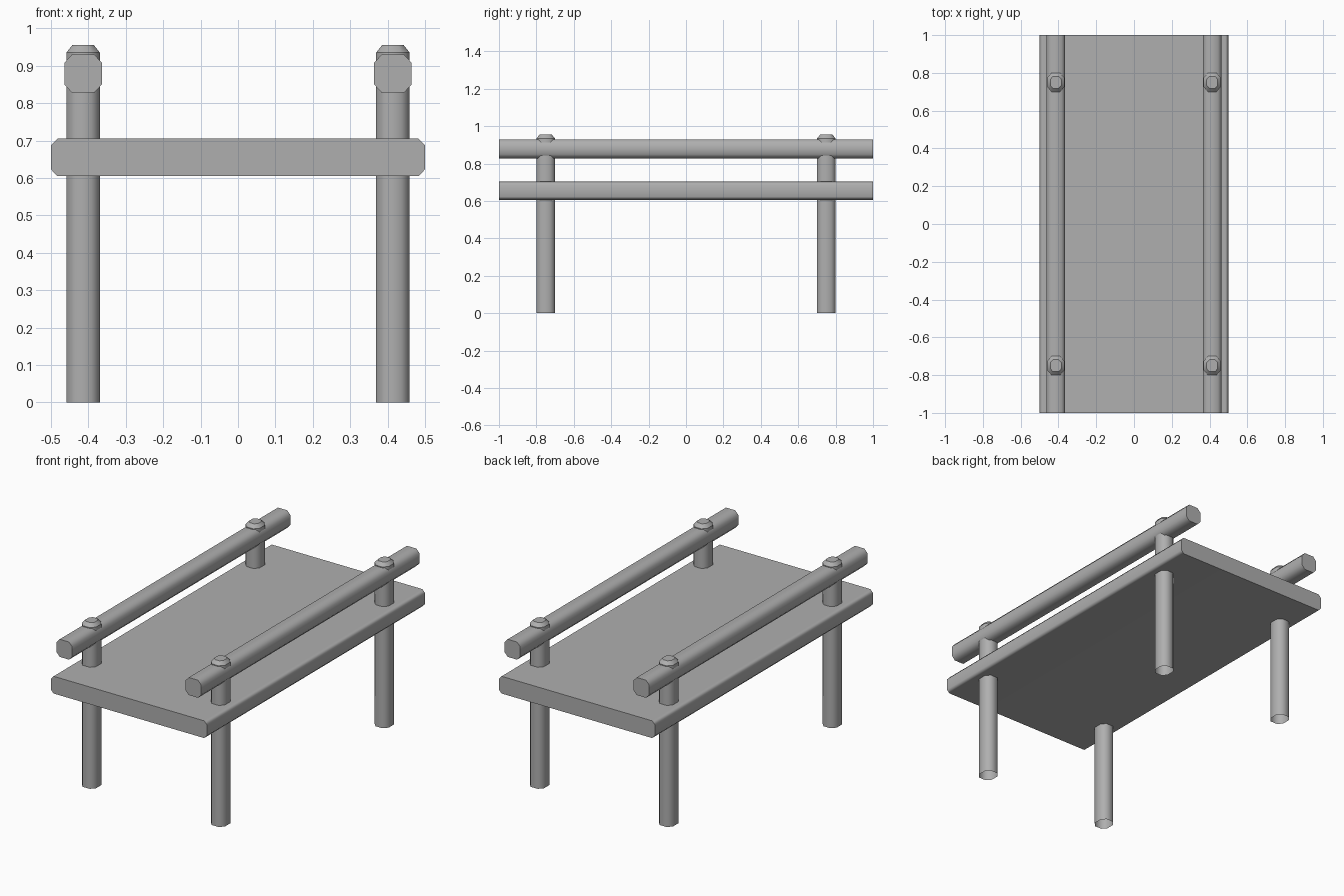
import bpy, bmesh

if "Cube" in bpy.data.objects:
    bpy.data.objects.remove(bpy.data.objects["Cube"])

grey = bpy.data.materials.new("dark_grey")
grey.diffuse_color = (0.43, 0.43, 0.43, 1)
grey.use_nodes = True
grey.node_tree.nodes["Principled BSDF"].inputs["Base Color"].default_value = grey.diffuse_color


def loft(name, rings, cap_start=True):
    """Skin a list of matching point rings: smooth around, sharp at each ring."""
    bm = bmesh.new()
    loops = [[bm.verts.new(p) for p in ring] for ring in rings]
    n = len(loops[0])
    for a, b in zip(loops, loops[1:]):
        for i in range(n):
            j = (i + 1) % n
            bm.faces.new((a[i], a[j], b[j], b[i])).smooth = True
    if cap_start:
        bm.faces.new(loops[0][::-1])
    bm.faces.new(loops[-1])
    for ring in loops:
        for i in range(n):
            bm.edges.get((ring[i - 1], ring[i])).smooth = False
    bmesh.ops.recalc_face_normals(bm, faces=bm.faces)
    mesh = bpy.data.meshes.new(name)
    bm.to_mesh(mesh)
    bm.free()
    mesh.materials.append(grey)
    obj = bpy.data.objects.new(name, mesh)
    bpy.context.collection.objects.link(obj)
    return obj


def octagon(hw, hh, cx, cy):
    """Rectangle of half sizes hw, hh with its corners cut by cx, cy."""
    return [(hw, -hh + cy), (hw, hh - cy), (hw - cx, hh), (-hw + cx, hh),
            (-hw, hh - cy), (-hw, -hh + cy), (-hw + cx, -hh), (hw - cx, -hh)]


def beam(name, profile, x, z):
    """Run an x-z profile along the full length in y."""
    return loft(name, [[(x + px, y, z + pz) for px, pz in profile]
                       for y in (-1, 1)])


# Deck, with the broad faces kept flat-looking
deck = beam("deck", octagon(0.5, 0.05, 0.017, 0.018), 0, 0.655)
flat = deck.modifiers.new("flat_faces", 'WEIGHTED_NORMAL')
flat.keep_sharp = True

for side, sx in (("left", -1), ("right", 1)):
    # Hand rail
    beam(side + "_rail", octagon(0.05, 0.051, 0.02, 0.022), sx * 0.414, 0.879)
    # Posts, open underneath, with a chamfered top
    for end, y in (("front", -0.75), ("back", 0.75)):
        levels = [(0, 0.045, 0.05), (0.935, 0.045, 0.05), (0.955, 0.029, 0.032)]
        rings = [[(sx * 0.414 + px, y + py, z)
                  for px, py in octagon(hx, hy, hx * 0.5, hy * 0.5)]
                 for z, hx, hy in levels]
        loft(f"{side}_{end}_post", rings, cap_start=False)
